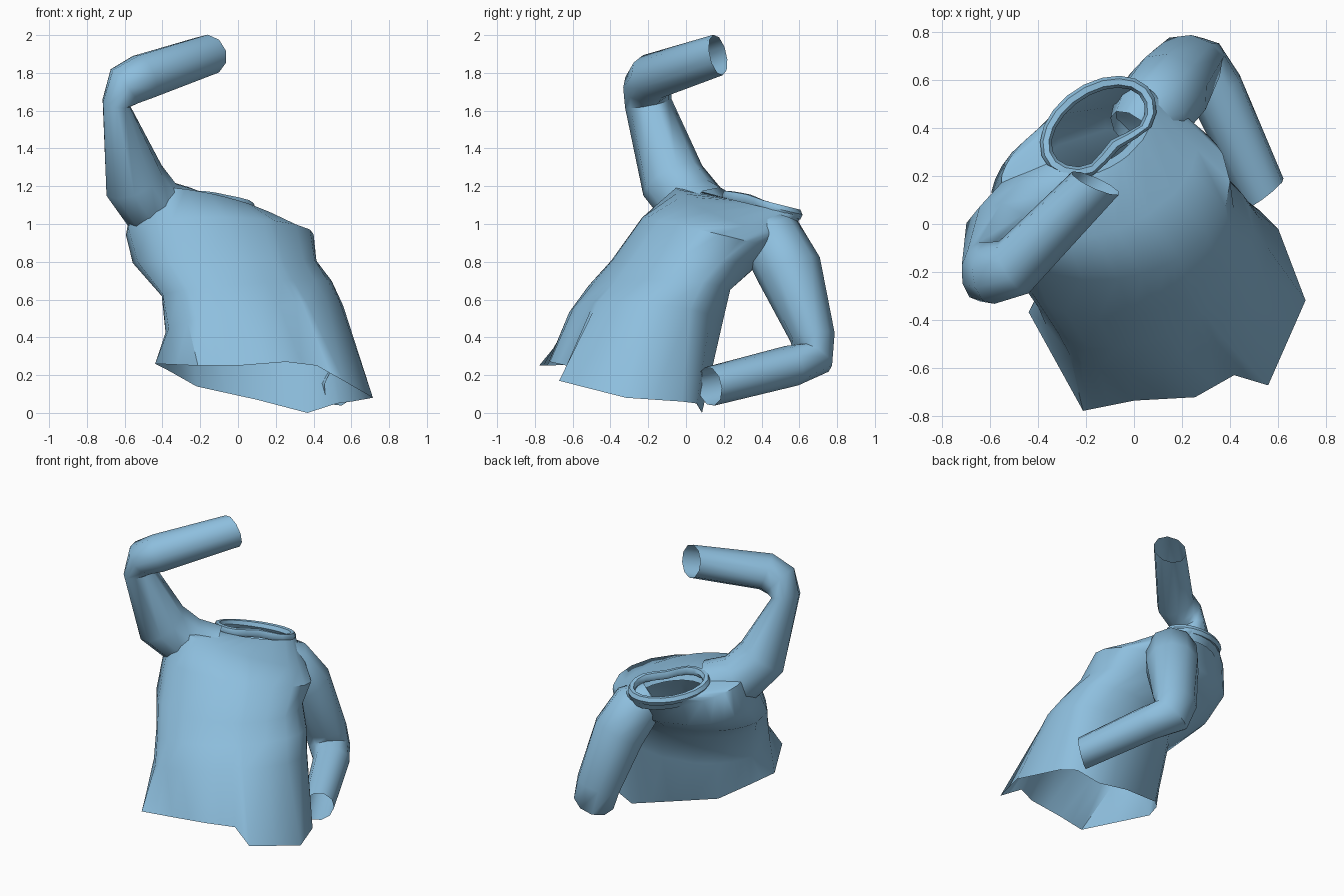
import bpy
import bmesh
from math import atan2, cos, sin, pi, radians, sqrt
from mathutils import Vector

if "Cube" in bpy.data.objects:
    bpy.data.objects.remove(bpy.data.objects["Cube"], do_unlink=True)

# One cloth colour
cloth = bpy.data.materials.new("light_blue_cloth")
cloth.use_nodes = True
blue = (0.27, 0.52, 0.73, 1)
cloth.diffuse_color = blue
cloth.node_tree.nodes["Principled BSDF"].inputs["Base Color"].default_value = blue


def loft(name, rings, closed=False):
    """Skin a list of equally sized point rings."""
    bm = bmesh.new()
    rows = [[bm.verts.new(p) for p in ring] for ring in rings]
    pairs = list(zip(rows, rows[1:]))
    if closed:
        pairs.append((rows[-1], rows[0]))
    for low, high in pairs:
        for i in range(len(low)):
            j = (i + 1) % len(low)
            bm.faces.new((low[i], low[j], high[j], high[i]))
    bmesh.ops.recalc_face_normals(bm, faces=bm.faces[:])
    mesh = bpy.data.meshes.new(name)
    bm.to_mesh(mesh)
    bm.free()
    mesh.materials.append(cloth)
    obj = bpy.data.objects.new(name, mesh)
    bpy.context.collection.objects.link(obj)
    bpy.ops.object.select_all(action='DESELECT')
    obj.select_set(True)
    bpy.context.view_layer.objects.active = obj
    bpy.ops.object.shade_smooth_by_angle(angle=radians(50))
    return obj


def turned(side, front, z):
    """Chest-aligned side and front offsets to world space."""
    return Vector(((side + front) / sqrt(2), (side - front) / sqrt(2), z))


def tube(name, path, cuff_direction, sides=10):
    """Open sleeve through centres, each with a radius and a width factor."""
    centres = [Vector(p[:3]) for p in path]
    rings = []
    last = len(path) - 1
    axis = (centres[1] - centres[0]).orthogonal().normalized()
    for i, c in enumerate(centres):
        before = (c - centres[max(i - 1, 0)]).normalized()
        after = (centres[min(i + 1, last)] - c).normalized()
        tangent = (before + after).normalized()
        if i == last:
            tangent = Vector(cuff_direction).normalized()
        axis = (axis - tangent * axis.dot(tangent)).normalized()
        other = tangent.cross(axis)
        radius, width = path[i][3:]
        ring = []
        for k in range(sides):
            a = 2 * pi * k / sides
            offset = (axis * cos(a) + other * sin(a)) * radius
            offset.x *= width
            ring.append(c + offset)
        rings.append(ring)
    return loft(name, rings)


# Uneven hem, as side, front, height
hem = [(-.57, -.05, .26), (-.7, .4, .25), (-.52, .52, .25), (-.33, .69, .27),
       (-.15, .74, .25), (-.08, .87, .17), (.28, .73, .08), (.41, .44, .06),
       (.41, .33, .05), (.32, .2, 0), (.1, .04, .07), (-.19, -.12, .14),
       (-.4, -.11, .22)]
points = []
for here, there in zip(hem, hem[1:] + hem[:1]):
    a, b = Vector(here), Vector(there)
    points += [a, (a + b) / 2]
angles = [atan2((p.y - .33) / .45, (p.x + .1) / .5) for p in points]

# Torso sections: side, front, height, half width, half depth,
# twist, side tilt, front tilt
sections = [
    (-.09, .21, .5, .49, .38, .12, .03, .08),
    (-.07, .13, .66, .48, .335, .14, .02, .04),
    (-.05, -.05, .8, .46, .42, .19, .0, .01),
    (.02, -.16, .95, .46, .39, .28, -.05, .07),
    (.06, -.27, 1.07, .41, .28, .25, -.12, .04),
    (.18, -.39, 1.09, .26, .17, .1, -.04, .03),
    (.18, -.39, 1.03, .23, .14, .1, -.04, .03),
]
rings = [[turned(*p) for p in points]]
for s, f, z, w, d, twist, ts, tf in sections:
    rings.append([turned(s + w * cos(a), f + d * sin(a) + twist * w * cos(a),
                         z + ts * cos(a) + tf * sin(a)) for a in angles])
loft("shirt_body", rings)

# Collar: a rolled band around the neck opening with a notch at the front
band = []
steps = 20
for k in range(steps):
    a = 2 * pi * k / steps
    notch = max(0, sin(a)) ** 8
    centre = Vector((.18 + .24 * cos(a),
                     -.39 + (.16 - .06 * notch) * sin(a) + .025 * cos(a),
                     1.1 - .04 * cos(a) + .03 * sin(a)))
    out = Vector((cos(a), sin(a), 0))
    band.append([turned(*(centre + out * .025 * cos(t) + Vector((0, 0, .03 * sin(t)))))
                 for t in (2 * pi * j / 6 for j in range(6))])
loft("collar", band, closed=True)

# Raised right sleeve, pinched at the elbow
tube("right_sleeve", [
    (-.28, .14, 1.03, .17, 1), (-.44, .05, 1.08, .175, 1),
    (-.55, -.07, 1.23, .175, .95), (-.645, -.2, 1.64, .125, .6),
    (-.6, -.205, 1.73, .13, .8), (-.5, -.18, 1.78, .125, 1),
    (-.16, .17, 1.895, .11, 1)], (.4, .88, .2))

# Lowered left sleeve, flattened at the elbow and bent forward
tube("left_sleeve", [
    (.0, .38, .97, .12, 1), (.07, .46, .91, .17, 1), (.14, .55, .75, .175, 1),
    (.22, .67, .4, .12, 1.3), (.25, .67, .29, .115, 1.3),
    (.34, .56, .25, .11, 1.1), (.54, .125, .14, .105, 1)], (.6, -.79, -.15))
